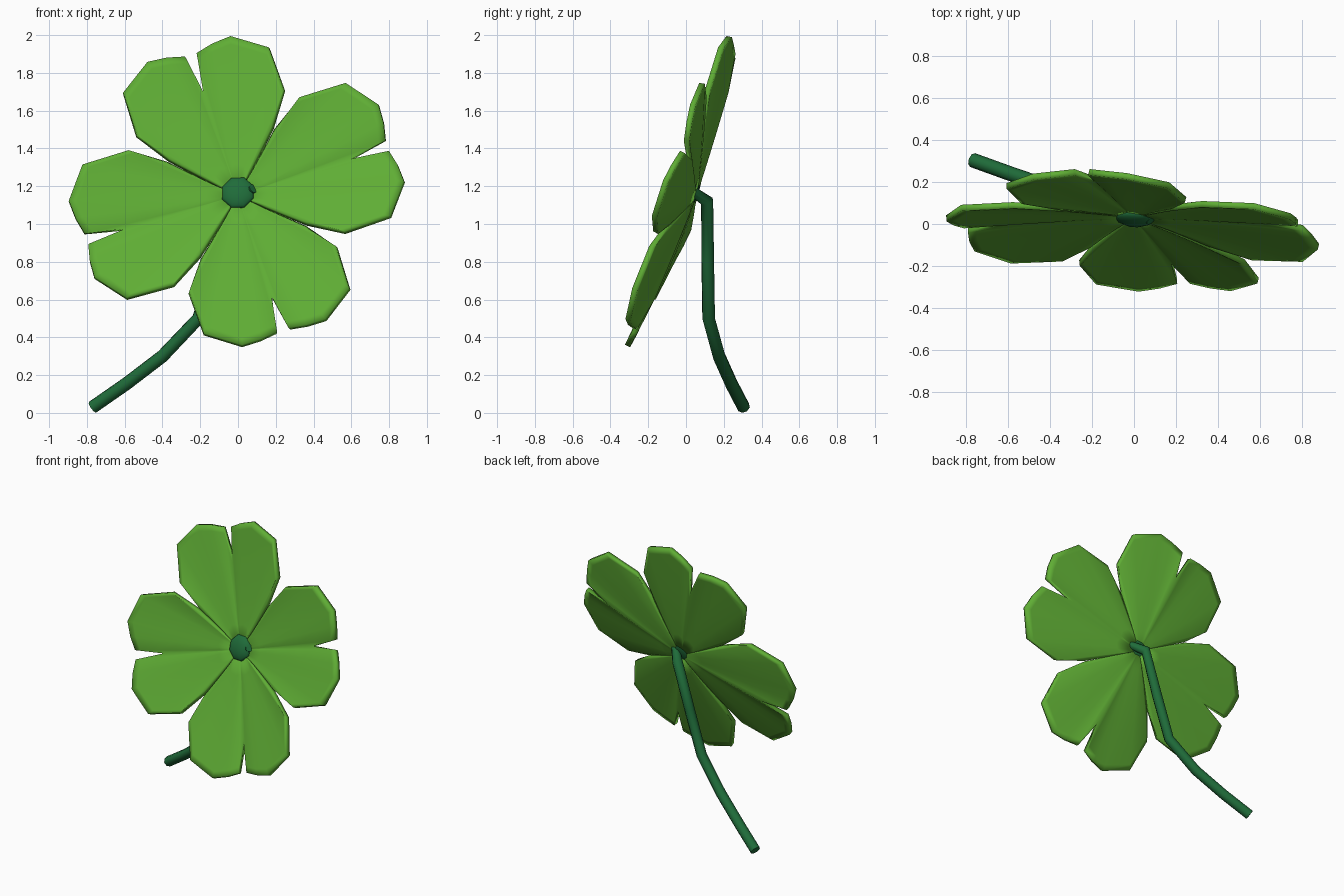
import bpy, bmesh, math
from mathutils import Matrix, Vector

if "Cube" in bpy.data.objects:
    bpy.data.objects.remove(bpy.data.objects["Cube"])


def material(name, rgb):
    m = bpy.data.materials.new(name)
    m.diffuse_color = (*rgb, 1)
    m.use_nodes = True
    m.node_tree.nodes["Principled BSDF"].inputs["Base Color"].default_value = m.diffuse_color
    return m


leaf_green = material("leaf_green", (0.115, 0.42, 0.035))
stem_green = material("stem_green", (0.014, 0.15, 0.042))

# Tilted frame of the flower head: local z points to the viewer
normal = Vector((-0.095, -1, 0.325)).normalized()
across = (Vector((1, 0, 0)) - normal * normal.x).normalized()
up = normal.cross(across)
tilt = Matrix((across, up, normal)).transposed().to_4x4()
head = Matrix.Translation((0, 0.04, 1.147)) @ tilt @ Matrix.Diagonal((0.99, 0.957, 1, 1))

# Half outline of one heart-shaped leaf, from notch to base: along, across, lift
HALF = [(0.63, 0, 0.025), (0.845, 0.035, 0.055), (0.865, 0.13, 0.072), (0.87, 0.235, 0.085),
        (0.74, 0.41, 0.09), (0.48, 0.415, 0.08), (0.30, 0.29, 0.055)]
RINGS = (0.2, 0.4, 0.6, 0.8, 0.95, 1.0)


def make_leaf(angle, index):
    bm = bmesh.new()
    outline = [(u, -v, h) for u, v, h in HALF[:0:-1]] + HALF
    base = bm.verts.new((0, 0, 0))
    rays = []
    for u, v, h in outline:
        rays.append([bm.verts.new((u * t, v * t, h * t ** 1.3)) for t in RINGS])
    for a, b in zip(rays, rays[1:]):
        bm.faces.new((base, a[0], b[0]))
        for i in range(len(RINGS) - 1):
            bm.faces.new((a[i], a[i + 1], b[i + 1], b[i]))
    me = bpy.data.meshes.new("leaf")
    bm.transform(head @ Matrix.Rotation(angle, 4, 'Z'))
    bm.to_mesh(me)
    bm.free()
    for p in me.polygons:
        p.use_smooth = True
    ob = bpy.data.objects.new(f"leaf_{index}", me)
    bpy.context.collection.objects.link(ob)
    me.materials.append(leaf_green)
    sol = ob.modifiers.new("thickness", 'SOLIDIFY')
    sol.thickness = 0.03
    sol.offset = 0


for k in range(4):
    make_leaf(math.radians(17 + 90 * k), k + 1)

# Flattened bead in the middle
bpy.ops.mesh.primitive_uv_sphere_add(segments=8, ring_count=6, radius=1)
bead = bpy.context.object
bead.name = "centre_bead"
bead.data.materials.append(stem_green)
bead.matrix_world = (Matrix.Translation((0, 0.028, 1.165)) @ tilt
                     @ Matrix.Rotation(math.radians(22.5), 4, 'Z')
                     @ Matrix.Diagonal((0.092, 0.092, 0.036, 1)))
bpy.ops.object.shade_smooth()

# Bent stem, its tip poking through beside the bead
path = [(-0.77, 0.305, 0.03), (-0.59, 0.24, 0.155), (-0.40, 0.175, 0.30),
        (-0.21, 0.12, 0.50), (-0.11, 0.115, 0.80), (-0.01, 0.112, 1.12),
        (0.08, 0.015, 1.188)]
cu = bpy.data.curves.new("stem", 'CURVE')
cu.dimensions = '3D'
cu.bevel_depth = 0.035
cu.bevel_resolution = 2
cu.use_fill_caps = True
sp = cu.splines.new('POLY')
sp.points.add(len(path) - 1)
for p, co in zip(sp.points, path):
    p.co = (*co, 1)
sp.points[-1].radius = 0.7
sp.use_smooth = True
cu.materials.append(stem_green)
stem = bpy.data.objects.new("stem", cu)
bpy.context.collection.objects.link(stem)
